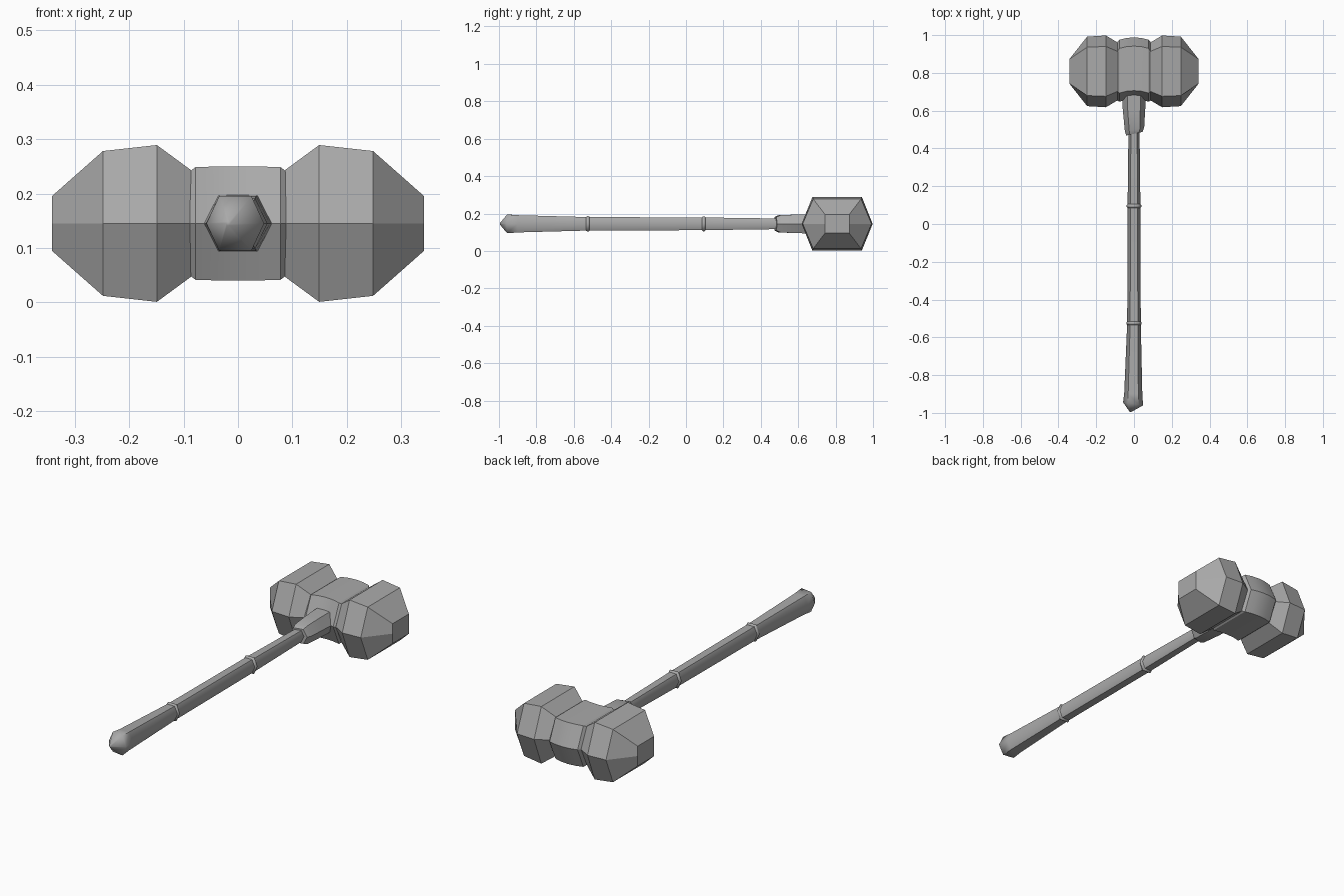
import bpy
import bmesh
import math
from mathutils import Vector

if "Cube" in bpy.data.objects:
    bpy.data.objects.remove(bpy.data.objects["Cube"], do_unlink=True)

MID_Z = 0.145
HEAD_Y = 0.808

grey = bpy.data.materials.new("plain grey")
grey.use_nodes = True
colour = (0.4, 0.4, 0.4, 1)
grey.diffuse_color = colour
grey.node_tree.nodes["Principled BSDF"].inputs["Base Color"].default_value = colour


def hexagon(point, flat, height):
    """Six-sided outline: two side points and a flat top and bottom."""
    return [(point, 0), (flat, height), (-flat, height),
            (-point, 0), (-flat, -height), (flat, -height)]


def loft(name, rings, angle):
    """Skin a capped tube over rings of equal length."""
    bm = bmesh.new()
    loops = [[bm.verts.new(p) for p in ring] for ring in rings]
    for a, b in zip(loops, loops[1:]):
        n = len(a)
        for i in range(n):
            j = (i + 1) % n
            bm.faces.new((a[i], a[j], b[j], b[i]))
    bm.faces.new(loops[0])
    bm.faces.new(loops[-1])
    bmesh.ops.recalc_face_normals(bm, faces=bm.faces)
    mesh = bpy.data.meshes.new(name)
    bm.to_mesh(mesh)
    bm.free()
    mesh.materials.append(grey)
    obj = bpy.data.objects.new(name, mesh)
    bpy.context.collection.objects.link(obj)
    bpy.ops.object.select_all(action='DESELECT')
    obj.select_set(True)
    bpy.context.view_layer.objects.active = obj
    bpy.ops.object.shade_smooth_by_angle(angle=math.radians(angle))
    return obj


def across(x, point, flat, height, shift=0):
    """Ring standing across the head's long axis."""
    return [Vector((x, HEAD_Y + shift + u, MID_Z + v))
            for u, v in hexagon(point, flat, height)]


def along(y, rx, rz, x=0, skew=0):
    """Ring standing across the handle; skew slants it sideways."""
    return [Vector((x + u, y + skew * u, MID_Z + v))
            for u, v in hexagon(rx, rx * 0.56, rz)]


# Striking heads, mirrored left and right
for side, name in ((1, "left_head"), (-1, "right_head")):
    loft(name, [across(side * x, p, f, h) for x, p, f, h in (
        (0.085, 0.152, 0.105, 0.097),
        (0.149, 0.190, 0.132, 0.144),
        (0.248, 0.184, 0.128, 0.133),
        (0.342, 0.065, 0.065, 0.050))], 20)

# Central block, bowed gently backwards
block = []
for x in (-0.088, -0.078, -0.04, 0, 0.04, 0.078, 0.088):
    rim = abs(x) > 0.08
    bow = 0.016 * (1 - (x / 0.088) ** 2)
    block.append(across(x, 0.155 if rim else 0.164, 0.105 if rim else 0.118,
                        0.096 if rim else 0.103 + bow / 8, bow))
loft("central_block", block, 25)

# Socket joining the handle to the head
loft("handle_socket", [
    along(0.478, 0.043, 0.036, 0.002, 0.22),
    along(0.500, 0.051, 0.046, 0.003, 0.22),
    along(0.600, 0.059, 0.050),
    along(0.690, 0.064, 0.052)], 35)

# Shaft, flared grip and pointed pommel
loft("handle", [
    along(-0.995, 0.004, 0.004, -0.018),
    along(-0.952, 0.053, 0.050, -0.005, -0.15),
    along(-0.900, 0.048, 0.046, -0.004),
    along(-0.525, 0.036, 0.036),
    along(0.090, 0.034, 0.034),
    along(0.520, 0.029, 0.028)], 62)

# Grip rings
for name, y, r in (("lower_ring", -0.525, 0.041), ("upper_ring", 0.095, 0.040)):
    loft(name, [along(y - 0.010, r - 0.006, r - 0.005),
                along(y - 0.004, r, r),
                along(y + 0.004, r, r),
                along(y + 0.010, r - 0.006, r - 0.005)], 62)
